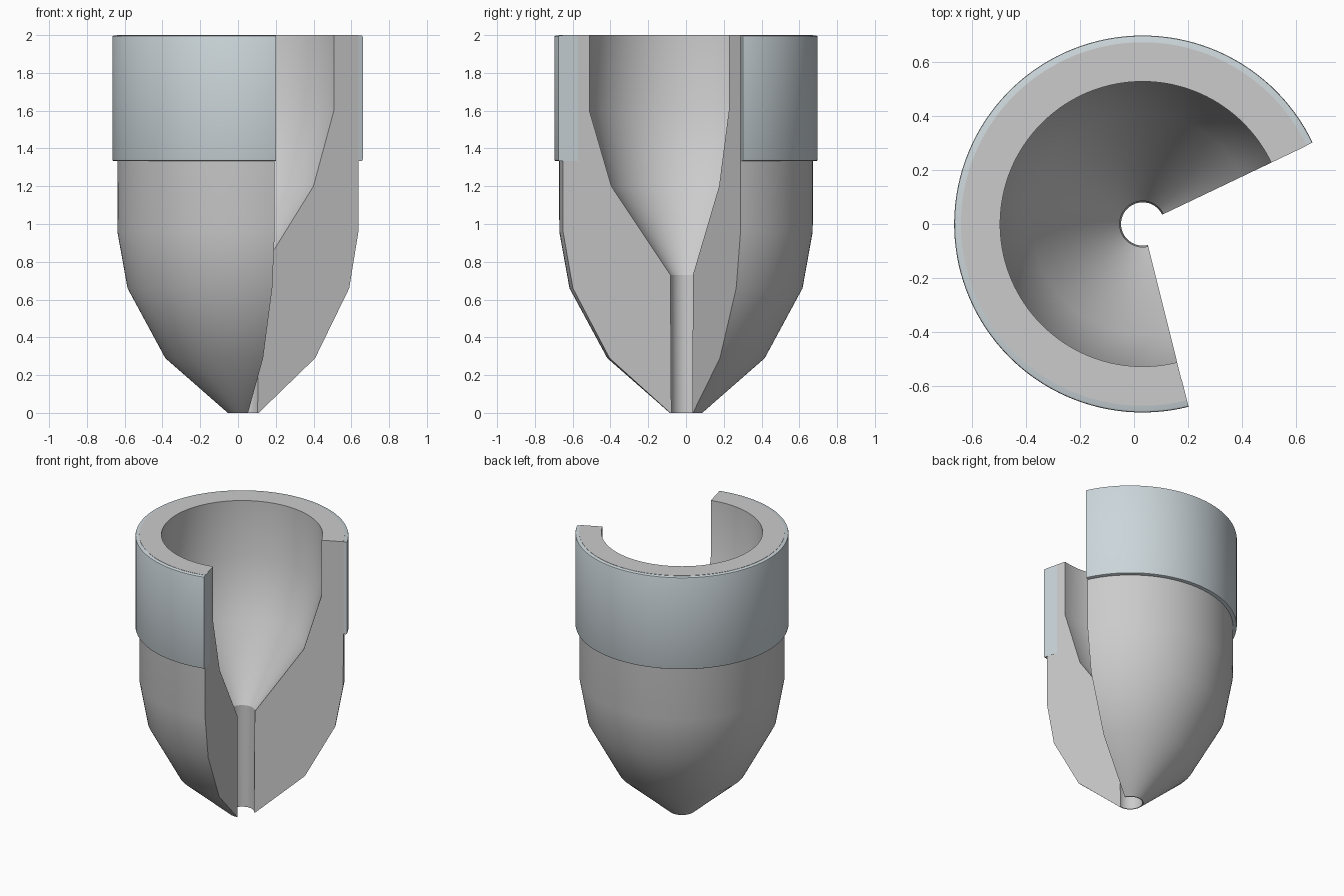
import bpy, bmesh
from math import sin, cos, radians

if "Cube" in bpy.data.objects:
    bpy.data.objects.remove(bpy.data.objects["Cube"])

AXIS_X = 0.032   # revolve axis; the open sector shifts the bounds off it


def partial_lathe(name, profile, start, end, steps=96):
    """Revolve a closed (radius, z) profile through part of a turn, capping both ends."""
    bm = bmesh.new()
    rings = []
    for i in range(steps + 1):
        a = radians(start + (end - start) * i / steps)
        rings.append([bm.verts.new((AXIS_X + r * cos(a), r * sin(a), z)) for r, z in profile])
    n = len(profile)
    for a, b in zip(rings, rings[1:]):
        for j in range(n):
            k = (j + 1) % n
            bm.faces.new((a[j], b[j], b[k], a[k]))
    bm.faces.new(rings[0])
    bm.faces.new(rings[-1][::-1])
    bmesh.ops.recalc_face_normals(bm, faces=bm.faces)
    mesh = bpy.data.meshes.new(name)
    bm.to_mesh(mesh)
    bm.free()
    obj = bpy.data.objects.new(name, mesh)
    bpy.context.collection.objects.link(obj)
    bpy.ops.object.select_all(action='DESELECT')
    obj.select_set(True)
    bpy.context.view_layer.objects.active = obj
    bpy.ops.object.shade_smooth_by_angle(angle=radians(30))
    return obj


# Tapered cup with a funnel interior and a narrow drain bore
partial_lathe("funnel_body", [
    (0.086, 0.0), (0.417, 0.29), (0.617, 0.66), (0.671, 0.96), (0.672, 2.0),
    (0.527, 2.0), (0.527, 1.6), (0.407, 1.2), (0.085, 0.73), (0.08, 0.0),
], 25.5, 284.0)

# Collar band around the top, edges slightly rounded
collar = partial_lathe("collar_band", [
    (0.59, 1.333), (0.689, 1.333), (0.695, 1.336), (0.697, 1.342),
    (0.697, 1.989), (0.695, 1.995), (0.689, 1.998), (0.59, 1.998),
], 25.6, 284.1)
mat = bpy.data.materials.new("pale_blue_grey")
mat.diffuse_color = (0.60, 0.67, 0.70, 1)
mat.use_nodes = True
mat.node_tree.nodes["Principled BSDF"].inputs["Base Color"].default_value = mat.diffuse_color
collar.data.materials.append(mat)
